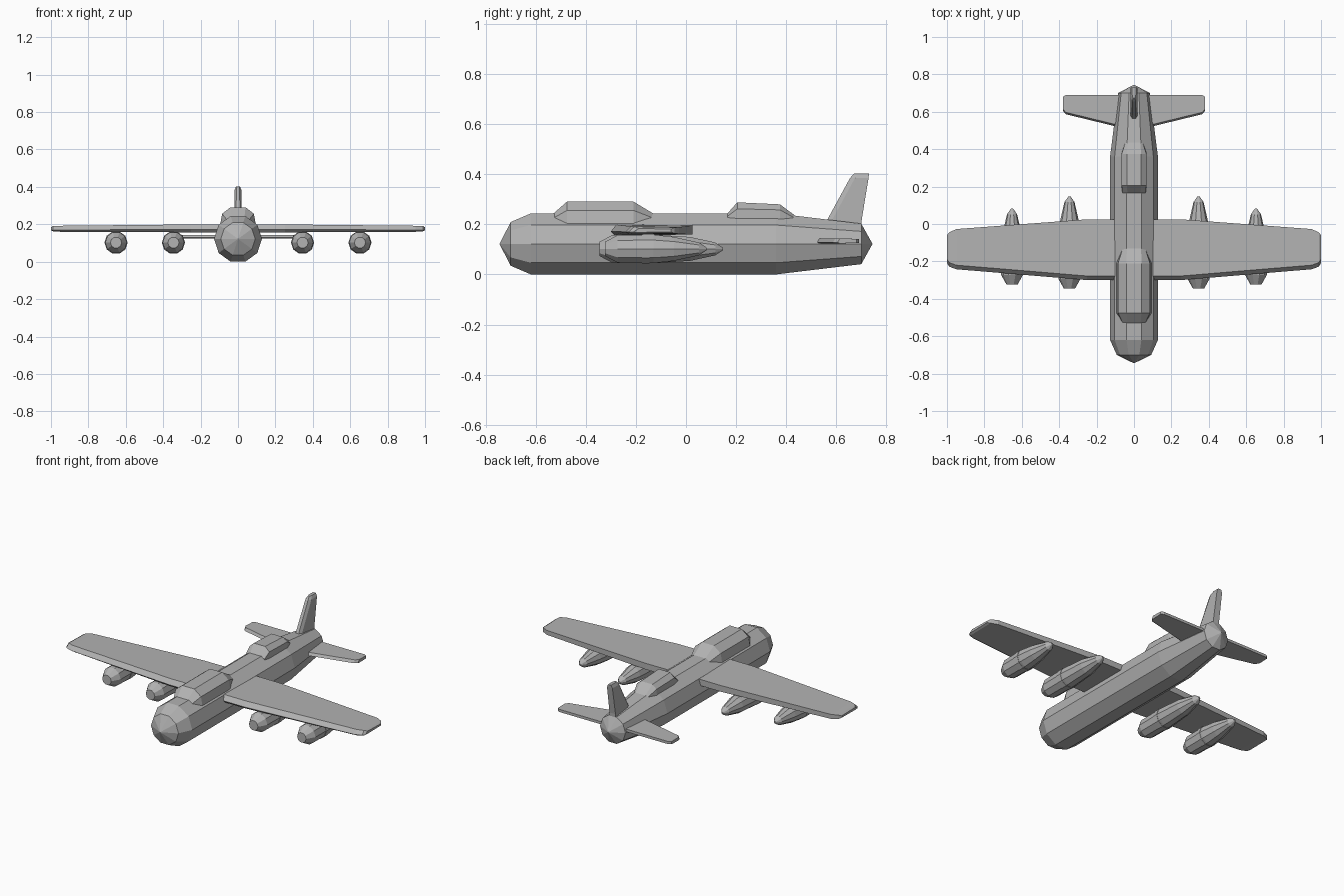
import bpy, bmesh, math

if "Cube" in bpy.data.objects:
    bpy.data.objects.remove(bpy.data.objects["Cube"])

grey = bpy.data.materials.new("airframe grey")
grey.use_nodes = True
grey.diffuse_color = (0.45, 0.45, 0.45, 1)
grey.node_tree.nodes["Principled BSDF"].inputs["Base Color"].default_value = (0.45, 0.45, 0.45, 1)


def loft(name, sections):
    """Bridge equal-length closed sections and cap both ends."""
    bm = bmesh.new()
    rings = [[bm.verts.new(p) for p in s] for s in sections]
    n = len(rings[0])
    for a, b in zip(rings, rings[1:]):
        for i in range(n):
            j = (i + 1) % n
            bm.faces.new((a[i], a[j], b[j], b[i]))
    bm.faces.new(rings[0])
    bm.faces.new(rings[-1])
    bmesh.ops.remove_doubles(bm, verts=bm.verts, dist=0.0005)
    bmesh.ops.recalc_face_normals(bm, faces=bm.faces)
    mesh = bpy.data.meshes.new(name)
    bm.to_mesh(mesh)
    bm.free()
    mesh.materials.append(grey)
    obj = bpy.data.objects.new(name, mesh)
    bpy.context.collection.objects.link(obj)
    return obj


def turned(name, x, z, profile, sides=10):
    """Faceted body of revolution along y, from (y, radius) pairs."""
    angles = [2 * math.pi * i / sides for i in range(sides)]
    return loft(name, [[(x + r * math.cos(a), y, z + r * math.sin(a)) for a in angles]
                       for y, r in profile])


def hood(name, sections):
    """Raised canopy: each section is y, then (half width, z) from crown to base."""
    rings = []
    for y, half in sections:
        right = [(x, y, z) for x, z in half]
        rings.append(right + [(-x, y, z) for x, z in reversed(half)])
    return loft(name, rings)


# Fuselage with pointed nose and tail caps
turned("fuselage", 0, 0.122, [(-0.745, 0.0002), (-0.7, 0.092), (-0.62, 0.128),
                              (0.36, 0.128), (0.7, 0.085), (0.745, 0.0002)])

# Cockpit canopy and rear gunner hood
hood("cockpit_canopy", [
    (-0.53, [(0.035, 0.243), (0.06, 0.225), (0.065, 0.18)]),
    (-0.475, [(0.04, 0.291), (0.085, 0.256), (0.095, 0.2)]),
    (-0.21, [(0.04, 0.291), (0.085, 0.256), (0.095, 0.2)]),
    (-0.13, [(0.038, 0.243), (0.06, 0.225), (0.065, 0.18)])])
hood("rear_hood", [
    (0.165, [(0.035, 0.243), (0.062, 0.232), (0.062, 0.2)]),
    (0.205, [(0.038, 0.288), (0.066, 0.262), (0.068, 0.2)]),
    (0.375, [(0.038, 0.28), (0.066, 0.258), (0.068, 0.2)]),
    (0.44, [(0.033, 0.232), (0.045, 0.222), (0.05, 0.18)])])

# Tail fin
fin = []
for z, front, back, half in [(0.16, 0.53, 0.7, 0.02), (0.22, 0.565, 0.702, 0.02),
                             (0.385, 0.655, 0.729, 0.018), (0.403, 0.672, 0.731, 0.01)]:
    fin.append([(half * 0.5, front, z), (half, front + 0.02, z), (half, back, z),
                (-half, back, z), (-half, front + 0.02, z), (-half * 0.5, front, z)])
loft("tail_fin", fin)

# Parts that repeat on both sides
for side, word in [(1, "left"), (-1, "right")]:
    # Wing stations: x, leading y, trailing y, bottom z, top z
    wing = []
    for x, lead, trail, low, high in [(0, -0.3, 0.025, 0.157, 0.2),
                                      (0.25, -0.3, 0.025, 0.157, 0.199),
                                      (0.95, -0.242, -0.027, 0.16, 0.192),
                                      (0.988, -0.228, -0.045, 0.162, 0.191),
                                      (1.0, -0.21, -0.06, 0.168, 0.184)]:
        mid = (low + high) / 2
        wing.append([(side * x, lead, mid - 0.006), (side * x, lead + 0.022, high),
                     (side * x, trail, high - 0.003), (side * x, trail, low + 0.002),
                     (side * x, lead + 0.015, low)])
    loft(word + "_wing", wing)

    # Tailplane
    plane = []
    for x, lead, trail in [(0, 0.505, 0.69), (0.11, 0.525, 0.69),
                           (0.365, 0.587, 0.69), (0.38, 0.605, 0.68)]:
        plane.append([(side * x, lead, 0.128), (side * x, lead + 0.01, 0.144),
                      (side * x, trail, 0.142), (side * x, trail, 0.126),
                      (side * x, lead + 0.01, 0.124)])
    loft(word + "_tailplane", plane)

    # Engine nacelles with a thin collar
    for place, x, front, back in [("inner", 0.345, -0.345, 0.147), ("outer", 0.652, -0.323, 0.082)]:
        turned(f"{word}_{place}_nacelle", side * x, 0.102,
               [(front, 0.03), (front + 0.05, 0.058), (-0.13, 0.06), (back - 0.13, 0.05),
                (back - 0.03, 0.027), (back, 0.006)])
        turned(f"{word}_{place}_collar", side * x, 0.102, [(-0.175, 0.062), (-0.145, 0.062)])
